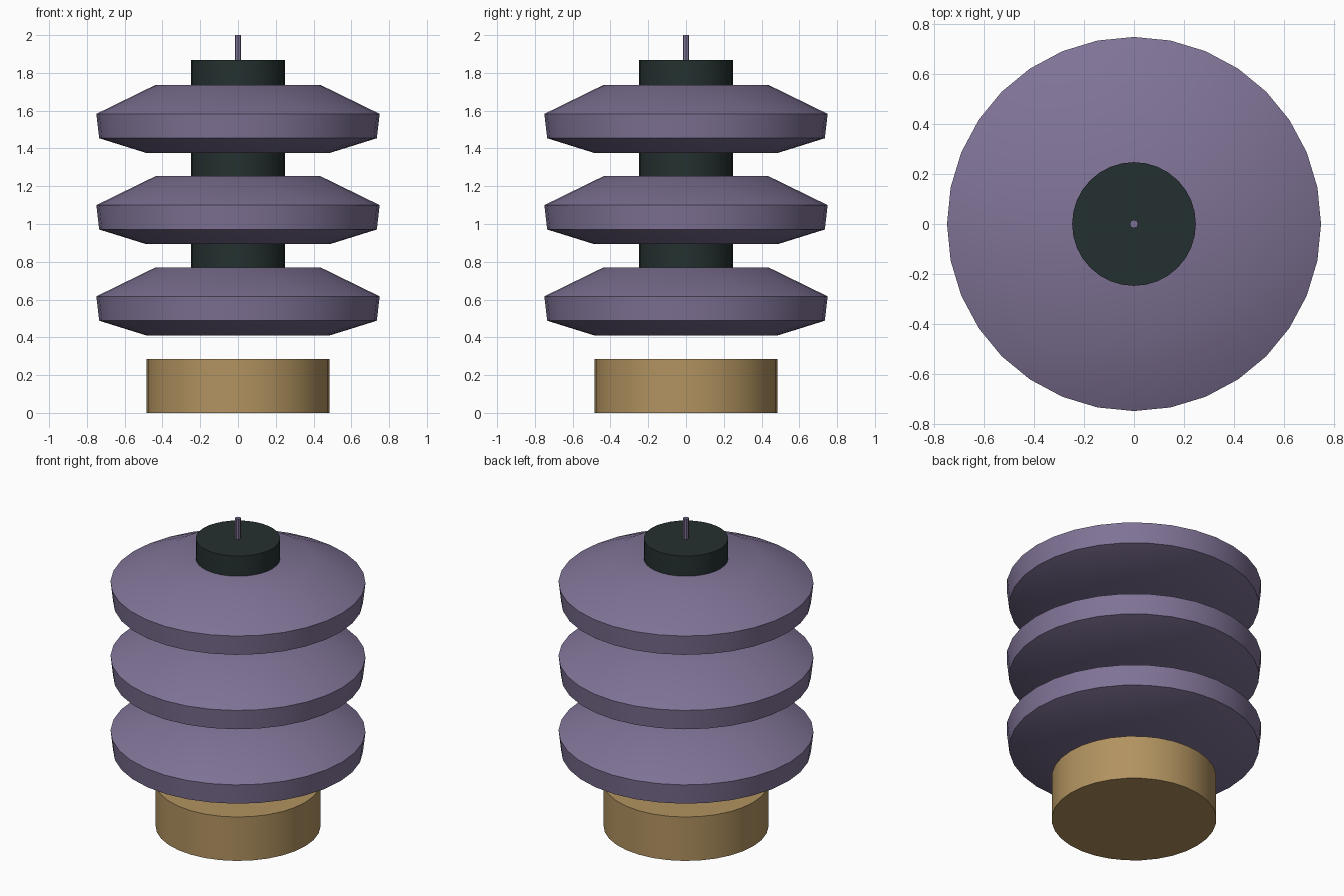
import bpy
import bmesh
import math
from mathutils import Matrix

if "Cube" in bpy.data.objects:
    bpy.data.objects.remove(bpy.data.objects["Cube"], do_unlink=True)


def material(name, rgb):
    mat = bpy.data.materials.new(name)
    mat.use_nodes = True
    mat.diffuse_color = (*rgb, 1)
    mat.node_tree.nodes["Principled BSDF"].inputs["Base Color"].default_value = (*rgb, 1)
    return mat


PURPLE = material("dusty purple", (0.215, 0.171, 0.305))
DARK = material("dark green grey", (0.018, 0.030, 0.029))
BRASS = material("brass", (0.445, 0.292, 0.117))


def lathe(name, profile, mat, sides=32):
    """Closed solid turned around z from (radius, height) pairs, bottom to top."""
    bm = bmesh.new()
    rings = []
    for radius, z in profile:
        ring = bmesh.ops.create_circle(
            bm, segments=sides, radius=radius, matrix=Matrix.Translation((0, 0, z)))
        rings.append(ring["verts"])
    for low, high in zip(rings, rings[1:]):
        for i in range(sides):
            j = (i + 1) % sides
            bm.faces.new((low[i], low[j], high[j], high[i]))
    bm.faces.new(rings[0])
    bm.faces.new(rings[-1])
    bmesh.ops.recalc_face_normals(bm, faces=bm.faces)
    mesh = bpy.data.meshes.new(name)
    bm.to_mesh(mesh)
    bm.free()
    mesh.materials.append(mat)
    obj = bpy.data.objects.new(name, mesh)
    bpy.context.collection.objects.link(obj)
    bpy.ops.object.select_all(action="DESELECT")
    obj.select_set(True)
    bpy.context.view_layer.objects.active = obj
    bpy.ops.object.shade_smooth_by_angle(angle=math.radians(30))
    return obj


# Base drum, standing clear of the lowest disc
lathe("base", [(0.485, 0), (0.485, 0.285)], BRASS)

# Three stacked discs, each with a dark collar on top
DISC = [(0.485, 0), (0.735, 0.078), (0.75, 0.207), (0.435, 0.361)]
PITCH = 0.483
for n, level in enumerate(("lower", "middle", "upper")):
    z = 0.41 + n * PITCH
    lathe(level + "_disc", [(r, z + h) for r, h in DISC], PURPLE)
    lathe(level + "_collar", [(0.248, z + 0.34), (0.248, z + 0.492)], DARK)

# Thin pin on the top collar
lathe("pin", [(0.017, 1.85), (0.017, 2)], PURPLE, sides=8)
